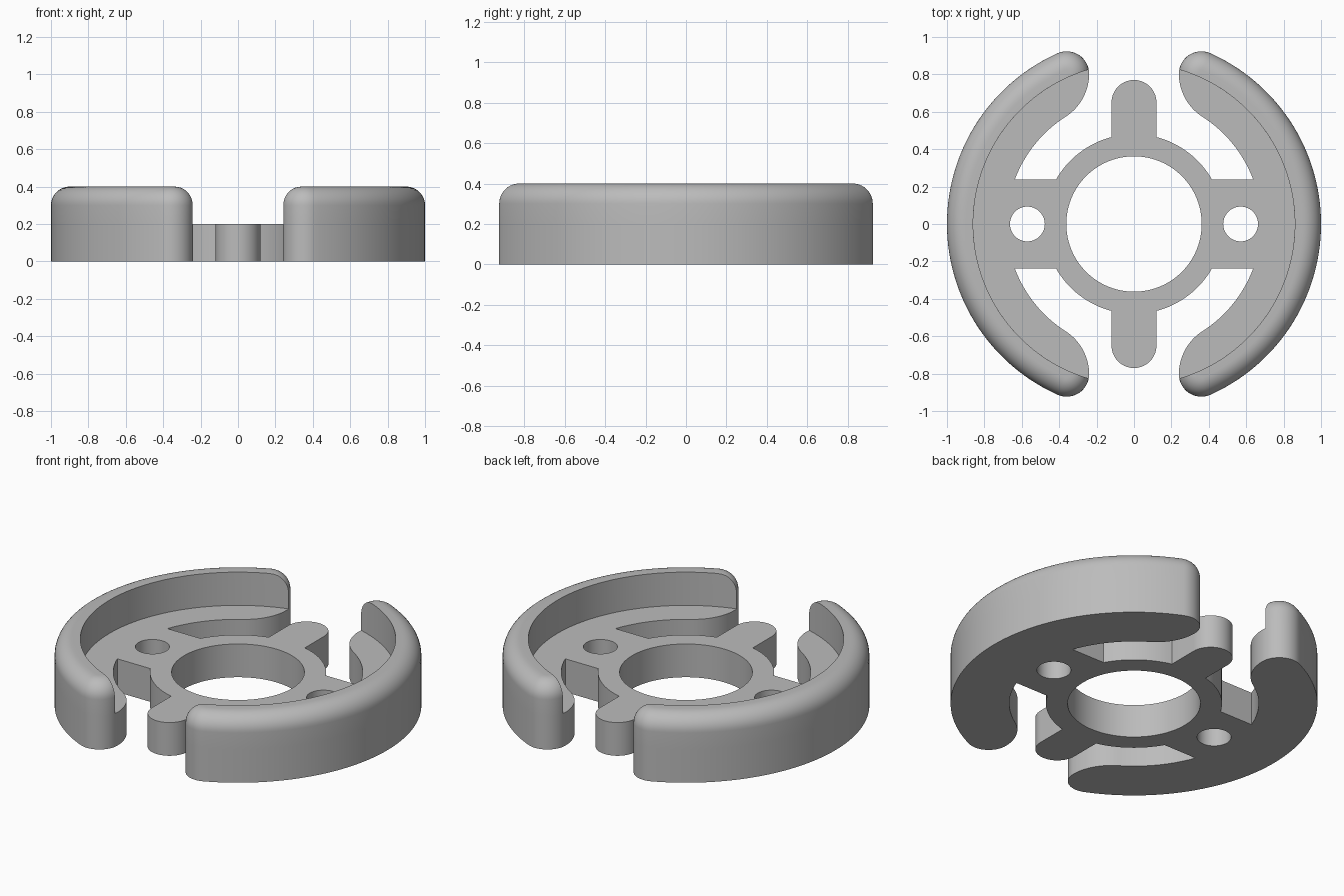
import bpy, bmesh
from math import sin, cos, pi, asin, acos, atan2, sqrt

cube = bpy.data.objects.get("Cube")
if cube:
    bpy.data.objects.remove(cube, do_unlink=True)

# Main dimensions
FLOOR, HEIGHT, FILLET = 0.2, 0.4, 0.1
R_OUT, R_WALL, R_SLOT, R_RING, R_BORE = 1.0, 0.86, 0.68, 0.48, 0.362
GAP, TIP = 0.24, 0.12              # half gap between wings, wing tip radius
ARM, TAB, TAB_Y = 0.238, 0.12, 0.65

# Wing tip circle touches the outer circle; heel circle touches tip and slot
tip = (GAP + TIP, sqrt((R_OUT - TIP) ** 2 - (GAP + TIP) ** 2))
tip_dist, tip_angle = R_OUT - TIP, atan2(tip[1], tip[0])
heel_r = (GAP ** 2 + tip[1] ** 2 - R_SLOT ** 2) / (2 * (R_SLOT - GAP))
heel = (GAP + heel_r, tip[1])
heel_angle = atan2(heel[1], heel[0])


def arc(centre, r, a, b, n):
    return [(centre[0] + r * cos(a + (b - a) * i / n),
             centre[1] + r * sin(a + (b - a) * i / n)) for i in range(n + 1)]


def wall_end(r):
    """Angle on the tip circle where it meets the inner wall."""
    c = (R_WALL ** 2 - tip_dist ** 2 - r * r) / (2 * tip_dist * r)
    return tip_angle + acos(max(-1, min(1, c)))


def rim_paths(inset):
    """Outer edge and inner wall edge of a quarter of the rim."""
    r = TIP - inset
    outer = arc((0, 0), R_OUT - inset, 0, tip_angle, 40)
    outer += arc(tip, r, tip_angle, wall_end(r), 16)[1:]
    end = outer[-1]
    inner = arc((0, 0), R_WALL, 0, atan2(end[1], end[0]), 40)
    inner[-1] = end
    return outer, inner


def skin(bm, low, z0, high, z1):
    """Quads between two paths, repeated in all four quarters."""
    for sx in (1, -1):
        for sy in (1, -1):
            a = [bm.verts.new((x * sx, y * sy, z0)) for x, y in low]
            b = [bm.verts.new((x * sx, y * sy, z1)) for x, y in high]
            for i in range(len(a) - 1):
                bm.faces.new((a[i], a[i + 1], b[i + 1], b[i]))


bm = bmesh.new()

# Outer rim with rounded top edge, and its vertical inner wall
layers = [(0, 0), (FLOOR, 0)]
for i in range(11):
    t = i / 10 * pi / 2
    layers.append((HEIGHT - FILLET * (1 - sin(t)), FILLET * (1 - cos(t))))
for (z0, d0), (z1, d1) in zip(layers, layers[1:]):
    o0, w0 = rim_paths(d0)
    o1, w1 = rim_paths(d1)
    skin(bm, o0, z0, o1, z1)
    if z0 >= FLOOR:
        skin(bm, w0, z0, w1, z1)

# Inner side of the wings, arms, ring and tabs
edge = arc(tip, TIP, wall_end(TIP), pi, 4)
edge += arc(heel, heel_r, pi, pi + heel_angle, 16)[1:]
edge += arc((0, 0), R_SLOT, heel_angle, asin(ARM / R_SLOT), 16)[1:]
edge += arc((0, 0), R_RING, asin(ARM / R_RING), pi / 2 - asin(TAB / R_RING), 16)
edge += arc((0, TAB_Y), TAB, 0, pi / 2, 14)
skin(bm, edge, 0, edge, FLOOR)

# Centre bore and the two screw holes
bore = arc((0, 0), R_BORE, 0, pi / 2, 24)
skin(bm, bore, 0, bore, FLOOR)
hole = arc((0.57, 0), 0.093, 0, pi, 24)
skin(bm, hole, 0, hole, FLOOR)

# Close underside, floor and rim top
bmesh.ops.remove_doubles(bm, verts=bm.verts, dist=0.0002)
for z in (0, FLOOR, HEIGHT):
    border = [e for e in bm.edges if e.is_boundary
              and all(abs(v.co.z - z) < 0.001 for v in e.verts)]
    bmesh.ops.triangle_fill(bm, use_beauty=True, use_dissolve=False, edges=border)
bmesh.ops.recalc_face_normals(bm, faces=bm.faces)

mesh = bpy.data.meshes.new("slotted_hub")
bm.to_mesh(mesh)
bm.free()
hub = bpy.data.objects.new("slotted_hub", mesh)
bpy.context.collection.objects.link(hub)

# Plain grey material
grey = bpy.data.materials.new("plain_grey")
grey.use_nodes = True
colour = (0.5, 0.5, 0.5, 1)
grey.diffuse_color = colour
grey.node_tree.nodes["Principled BSDF"].inputs["Base Color"].default_value = colour
mesh.materials.append(grey)

bpy.ops.object.select_all(action='DESELECT')
hub.select_set(True)
bpy.context.view_layer.objects.active = hub
bpy.ops.object.shade_smooth_by_angle(angle=pi / 6)
